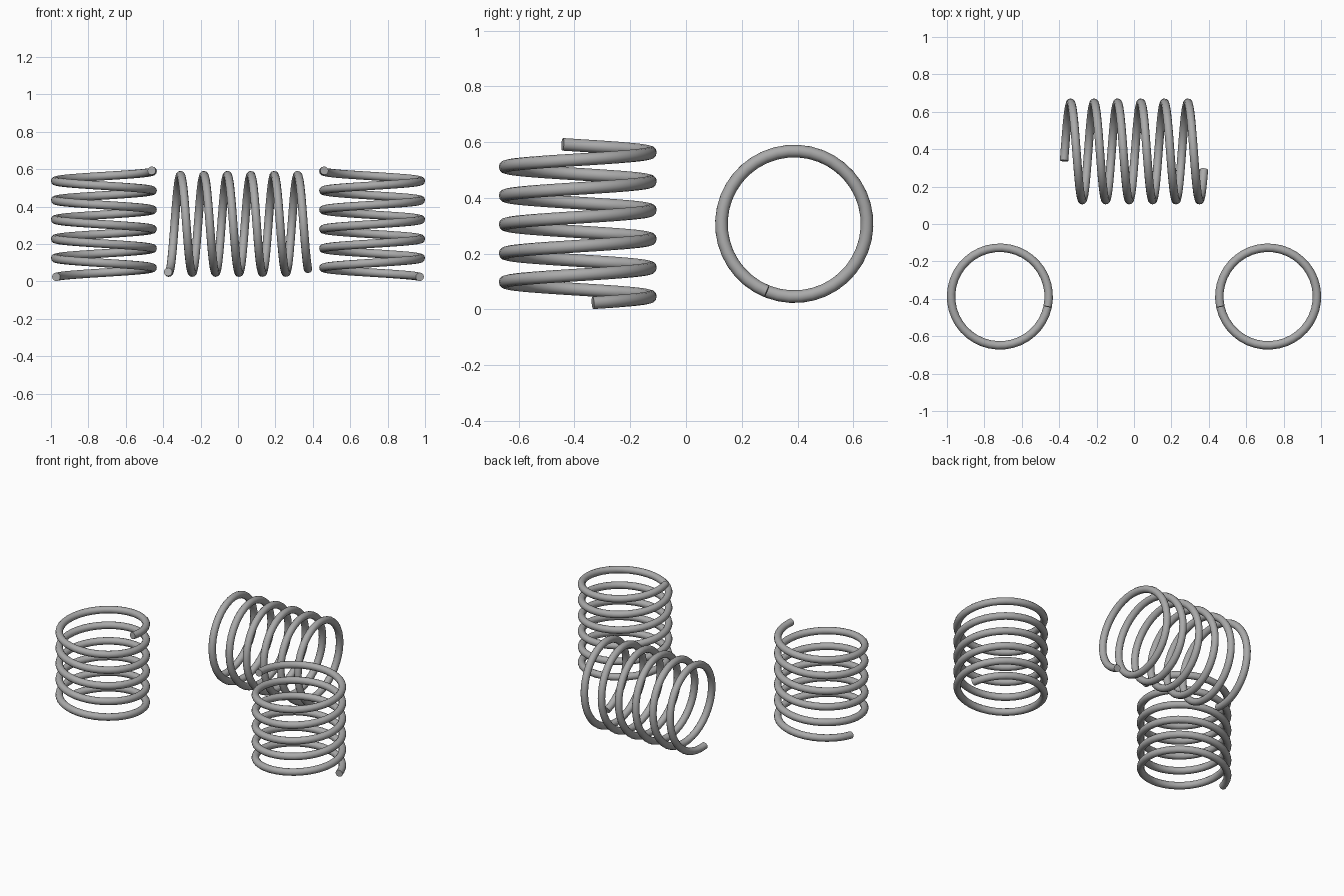
import bpy
import bmesh
from math import sin, cos, tau, radians
from mathutils import Vector, Matrix

cube = bpy.data.objects.get("Cube")
if cube:
    bpy.data.objects.remove(cube, do_unlink=True)

COIL_RADIUS = 0.261
WIRE_RADIUS = 0.0225
WIRE_SIDES = 12
STEPS_PER_TURN = 40

steel = bpy.data.materials.new("steel_grey")
steel.use_nodes = True
steel.diffuse_color = (0.4, 0.4, 0.4, 1)
steel.node_tree.nodes["Principled BSDF"].inputs["Base Color"].default_value = (0.4, 0.4, 0.4, 1)


def coil(name, start, end, length, matrix):
    """Round wire swept along a helix around local z, centred on the origin."""
    a0, a1 = radians(start), radians(end)
    rise = length / (a1 - a0)
    steps = round((a1 - a0) / tau * STEPS_PER_TURN)
    bm = bmesh.new()
    rings = []
    for i in range(steps + 1):
        a = a0 + (a1 - a0) * i / steps
        radial = Vector((cos(a), sin(a), 0))
        tangent = Vector((-sin(a) * COIL_RADIUS, cos(a) * COIL_RADIUS, rise)).normalized()
        side = tangent.cross(radial)
        centre = radial * COIL_RADIUS + Vector((0, 0, rise * (a - a0) - length / 2))
        ring = []
        for k in range(WIRE_SIDES):
            t = tau * k / WIRE_SIDES
            ring.append(bm.verts.new(centre + WIRE_RADIUS * (radial * cos(t) + side * sin(t))))
        rings.append(ring)
    for lower, upper in zip(rings, rings[1:]):
        for k in range(WIRE_SIDES):
            n = (k + 1) % WIRE_SIDES
            bm.faces.new((lower[k], lower[n], upper[n], upper[k]))
    # Flat cut ends of the wire
    bm.faces.new(rings[0])
    bm.faces.new(rings[-1])
    bm.transform(matrix)
    bmesh.ops.recalc_face_normals(bm, faces=bm.faces)
    mesh = bpy.data.meshes.new(name)
    bm.to_mesh(mesh)
    bm.free()
    mesh.materials.append(steel)
    obj = bpy.data.objects.new(name, mesh)
    bpy.context.collection.objects.link(obj)
    bpy.ops.object.select_all(action="DESELECT")
    obj.select_set(True)
    bpy.context.view_layer.objects.active = obj
    bpy.ops.object.shade_smooth_by_angle(angle=radians(40))
    return obj


# Two upright springs, mirror images of each other
upright = Matrix.Translation((0.717, -0.388, 0.308))
mirror = Matrix.Scale(-1, 4, (1, 0, 0))
coil("left_upright_spring", 12, 1992, 0.568, upright)
coil("right_upright_spring", 12, 1992, 0.568, mirror @ upright)

# Lying spring with its axis along x
lying = Matrix(((0, 0, 1, 0), (1, 0, 0, 0.388), (0, 1, 0, 0.307), (0, 0, 0, 1)))
coil("lying_spring", -101, 2048, 0.748, lying)
